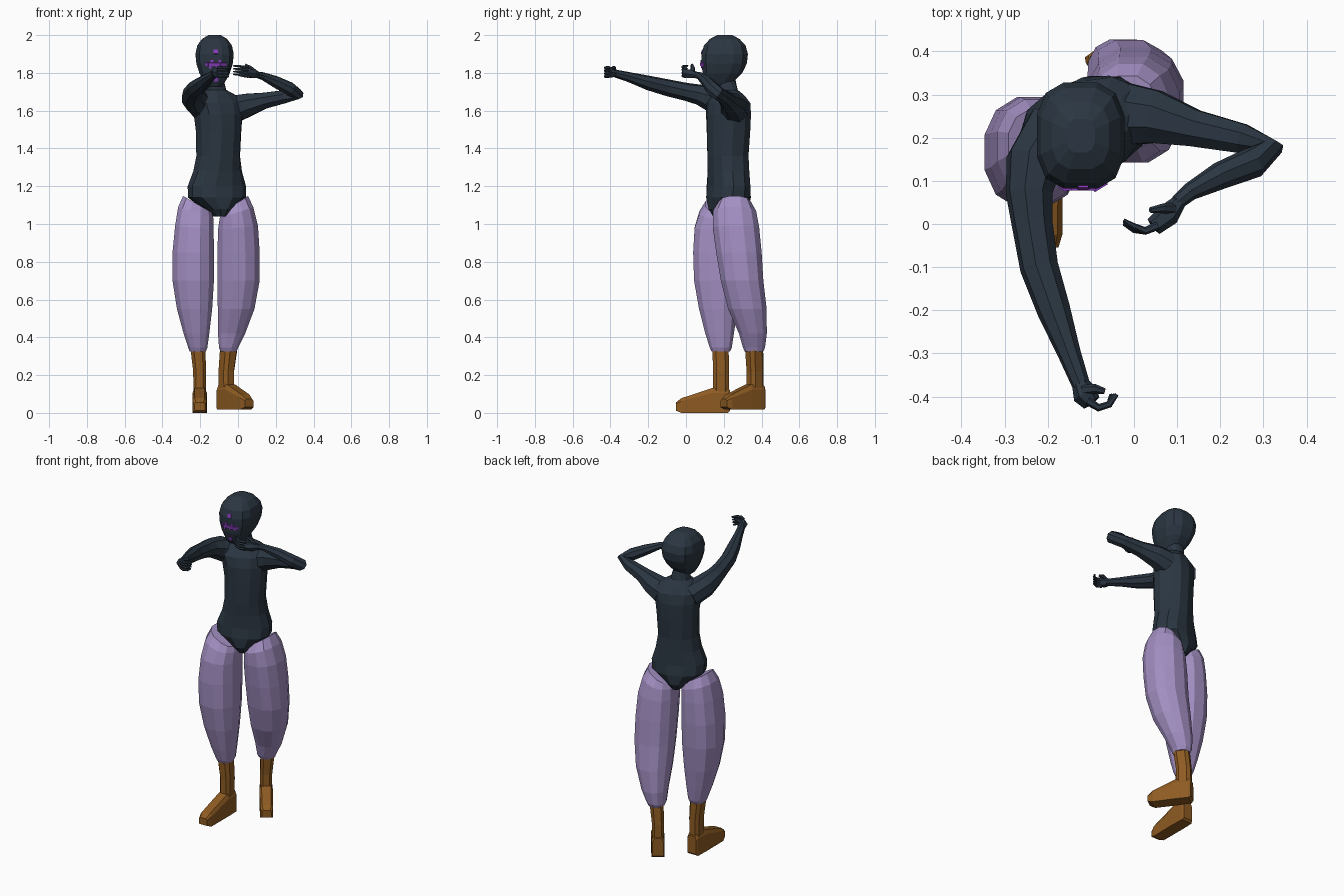
import bpy, bmesh, math
from mathutils import Vector, Matrix
from mathutils.bvhtree import BVHTree


def material(name, rgb):
    m = bpy.data.materials.new(name)
    m.diffuse_color = (*rgb, 1)
    return m


SLATE = material("dark slate", (0.024, 0.037, 0.054))
LILAC = material("lilac", (0.37, 0.28, 0.55))
BROWN = material("brown leather", (0.27, 0.105, 0.016))
VIOLET = material("violet", (0.24, 0.045, 0.48))


def finish(name, bm, mat):
    bmesh.ops.recalc_face_normals(bm, faces=bm.faces)
    mesh = bpy.data.meshes.new(name)
    bm.to_mesh(mesh)
    mesh.materials.append(mat)
    ob = bpy.data.objects.new(name, mesh)
    bpy.context.collection.objects.link(ob)
    return ob


def skin(name, rings, mat):
    """Join a stack of point rings into a closed, flat-faced body."""
    bm = bmesh.new()
    loops = [[bm.verts.new(p) for p in r] for r in rings]
    n = len(loops[0])
    for a, b in zip(loops, loops[1:]):
        for i in range(n):
            j = (i + 1) % n
            bm.faces.new((a[i], a[j], b[j], b[i]))
    bm.faces.new(loops[0])
    bm.faces.new(loops[-1])
    return finish(name, bm, mat)


def ring(z, cx, cy, rx, ry, yaw=0, tilt=0, n=12, power=2.3):
    """Horizontal rounded section; tilt raises its +x side."""
    pts, rot = [], Matrix.Rotation(math.radians(yaw), 3, 'Z')
    for i in range(n):
        t = 2 * math.pi * (i + 0.5) / n
        c, s = math.cos(t), math.sin(t)
        u = math.copysign(abs(c) ** (2 / power), c)
        v = math.copysign(abs(s) ** (2 / power), s)
        pts.append(rot @ Vector((rx * u, ry * v, 0)) + Vector((cx, cy, z + tilt * u)))
    return pts


def tube(name, path, mat, n=8):
    """Round limb through points (x, y, z, radius)."""
    P = [Vector(p[:3]) for p in path]
    rings, side, last = [], None, None
    for i, p in enumerate(P):
        d = Vector()
        if i:
            d += (p - P[i - 1]).normalized()
        if i < len(P) - 1:
            d += (P[i + 1] - p).normalized()
        d.normalize()
        side = Vector((0, 0, 1)) if side is None else last.rotation_difference(d) @ side
        side = (side - d * side.dot(d)).normalized()
        other, last, r = d.cross(side), d, path[i][3]
        rings.append([p + r * (side * math.cos(a) + other * math.sin(a))
                      for a in (2 * math.pi * (k + 0.5) / n for k in range(n))])
    return skin(name, rings, mat)


# torso with neck, turned toward the left side
skin("torso", [ring(*r) for r in [
    (1.04, -0.108, 0.225, 0.035, 0.085, 20),
    (1.08, -0.110, 0.225, 0.070, 0.108, 20),
    (1.14, -0.112, 0.225, 0.155, 0.112, 20),
    (1.20, -0.112, 0.225, 0.158, 0.105, 22),
    (1.28, -0.108, 0.225, 0.130, 0.105, 24),
    (1.36, -0.105, 0.222, 0.116, 0.107, 26),
    (1.50, -0.103, 0.225, 0.122, 0.112, 28),
    (1.58, -0.105, 0.225, 0.132, 0.112, 28),
    (1.64, -0.108, 0.225, 0.145, 0.100, 28),
    (1.68, -0.112, 0.225, 0.110, 0.072, 28),
    (1.71, -0.118, 0.220, 0.055, 0.052, 20),
    (1.78, -0.123, 0.210, 0.045, 0.050, 0)]], SLATE)

# head
head = skin("head", [ring(*r, 0, 0, 12, 2.8) for r in [
    (1.725, -0.124, 0.165, 0.038, 0.050),
    (1.75, -0.124, 0.175, 0.056, 0.076),
    (1.80, -0.124, 0.193, 0.083, 0.108),
    (1.85, -0.124, 0.202, 0.099, 0.123),
    (1.90, -0.124, 0.205, 0.104, 0.126),
    (1.945, -0.124, 0.205, 0.094, 0.113),
    (1.98, -0.124, 0.205, 0.068, 0.080),
    (2.00, -0.124, 0.205, 0.034, 0.040)]], SLATE)

# face markings: thin square plates laid on the face
tree = BVHTree.FromPolygons([v.co for v in head.data.vertices],
                            [p.vertices for p in head.data.polygons])
marks = [(0, 1.912, 0.024), (-0.02, 1.862, 0.014), (0.022, 1.862, 0.014), (0.0, 1.765, 0.022)]
marks += [(-0.046 + 0.0155 * k, 1.845, 0.018) for k in range(7)]
marks += [(-0.03, 1.83, 0.013), (0.005, 1.83, 0.013), (0.035, 1.835, 0.013)]
bm = bmesh.new()
for dx, z, size in marks:
    hit, normal, _, _ = tree.ray_cast(Vector((-0.118 + dx, -0.3, z)), Vector((0, 1, 0)))
    if hit is None:
        continue
    if normal.y > 0:
        normal = -normal
    m = (Matrix.Translation(hit) @ normal.to_track_quat('Z', 'Y').to_matrix().to_4x4()
         @ Matrix.Diagonal((size, size, 0.008, 1)))
    bmesh.ops.create_cube(bm, size=1, matrix=m)
finish("face_marks", bm, VIOLET)

# baggy trouser legs
skin("right_trouser_leg", [ring(*r) for r in [
    (1.105, -0.215, 0.185, 0.078, 0.085, 0, -0.045),
    (1.06, -0.224, 0.180, 0.096, 0.112, 0, -0.03),
    (0.98, -0.231, 0.170, 0.105, 0.128, 0, -0.01),
    (0.85, -0.237, 0.166, 0.113, 0.132),
    (0.70, -0.237, 0.165, 0.113, 0.126),
    (0.55, -0.230, 0.170, 0.096, 0.104),
    (0.42, -0.220, 0.178, 0.070, 0.078),
    (0.345, -0.213, 0.184, 0.052, 0.060),
    (0.325, -0.213, 0.184, 0.044, 0.050)]], LILAC)
skin("left_trouser_leg", [ring(*r) for r in [
    (1.105, -0.015, 0.258, 0.070, 0.088, 0, 0.045),
    (1.06, -0.008, 0.257, 0.092, 0.118, 0, 0.03),
    (0.98, 0.000, 0.265, 0.109, 0.126, 0, 0.01),
    (0.85, 0.003, 0.280, 0.115, 0.124),
    (0.70, 0.003, 0.297, 0.115, 0.116),
    (0.55, -0.010, 0.325, 0.100, 0.105),
    (0.42, -0.034, 0.354, 0.074, 0.076),
    (0.345, -0.050, 0.360, 0.052, 0.060),
    (0.325, -0.050, 0.360, 0.044, 0.050)]], LILAC)


def boot(side, top, ankle, yaw, length, floor):
    """Boot shaft plus a wedge foot pointing along its yaw."""
    skin(side + "_boot_shaft", [ring(z, *c, rx, ry, yaw, 0, 8, 3) for z, c, rx, ry in [
        (0.35, top, 0.042, 0.046), (0.22, ankle, 0.036, 0.044), (0.10, ankle, 0.035, 0.045)]], BROWN)
    # sections along the foot: distance forward, bottom, top, half width
    rings = []
    for f, z0, z1, w in [(-0.047, 0.012, 0.12, 0.030), (-0.035, 0, 0.132, 0.036),
                         (0.045, 0, 0.132, 0.038), (length - 0.03, 0, 0.078, 0.037),
                         (length, 0.012, 0.055, 0.028)]:
        c = (z1 - z0) * 0.2
        outline = [(-w, z0), (w, z0), (w, z1 - c), (w * 0.7, z1), (-w * 0.7, z1), (-w, z1 - c)]
        rot = Matrix.Rotation(math.radians(yaw), 3, 'Z')
        rings.append([rot @ Vector((x, -f, 0)) + Vector((*ankle, z + floor)) for x, z in outline])
    skin(side + "_boot_foot", rings, BROWN)


boot("right", (-0.213, 0.182), (-0.203, 0.186), 0, 0.24, 0.0)
boot("left", (-0.048, 0.360), (-0.062, 0.366), 36, 0.205, 0.018)

# right arm reaching forward
tube("right_arm", [
    (-0.18, 0.22, 1.615, 0.075), (-0.232, 0.14, 1.66, 0.068), (-0.243, 0.07, 1.685, 0.055),
    (-0.236, 0.0, 1.70, 0.048), (-0.22, -0.1, 1.722, 0.045), (-0.186, -0.2, 1.747, 0.039),
    (-0.150, -0.3, 1.777, 0.027), (-0.122, -0.375, 1.797, 0.021)], SLATE)
tube("right_palm", [(-0.125, -0.368, 1.797, 0.02), (-0.113, -0.395, 1.802, 0.03),
                    (-0.098, -0.415, 1.805, 0.022)], SLATE, 6)

# left arm bent in front of the chest
tube("left_arm", [
    (-0.03, 0.255, 1.605, 0.08), (0.05, 0.248, 1.63, 0.066), (0.14, 0.222, 1.653, 0.046),
    (0.25, 0.198, 1.675, 0.037), (0.312, 0.172, 1.69, 0.036), (0.275, 0.142, 1.715, 0.037),
    (0.20, 0.112, 1.752, 0.032), (0.13, 0.075, 1.783, 0.021), (0.10, 0.05, 1.79, 0.017)], SLATE)
tube("left_palm", [(0.105, 0.052, 1.79, 0.017), (0.08, 0.022, 1.795, 0.027),
                   (0.045, -0.006, 1.80, 0.022)], SLATE, 6)

# fingers and thumbs
for k in range(4):
    z = 1.782 + 0.015 * k
    tube(f"right_finger_{k + 1}", [(-0.108, -0.41, z, 0.010), (-0.082, -0.426, z, 0.009),
                                   (-0.057, -0.418, z, 0.008), (-0.052 + 0.004 * k, -0.395, z, 0.005)], SLATE, 6)
    tube(f"left_finger_{k + 1}", [(0.055, -0.004, z, 0.010), (0.026, -0.016, z + 0.004, 0.009),
                                  (0.0, -0.014 + 0.003 * k, z + 0.009, 0.007),
                                  (-0.024, 0.003 * k, z + 0.010, 0.004)], SLATE, 6)
tube("right_thumb", [(-0.118, -0.385, 1.815, 0.013), (-0.09, -0.382, 1.828, 0.011),
                     (-0.068, -0.388, 1.826, 0.007)], SLATE, 6)
tube("left_thumb", [(0.09, 0.035, 1.805, 0.014), (0.065, 0.036, 1.828, 0.011),
                    (0.038, 0.032, 1.843, 0.007)], SLATE, 6)
